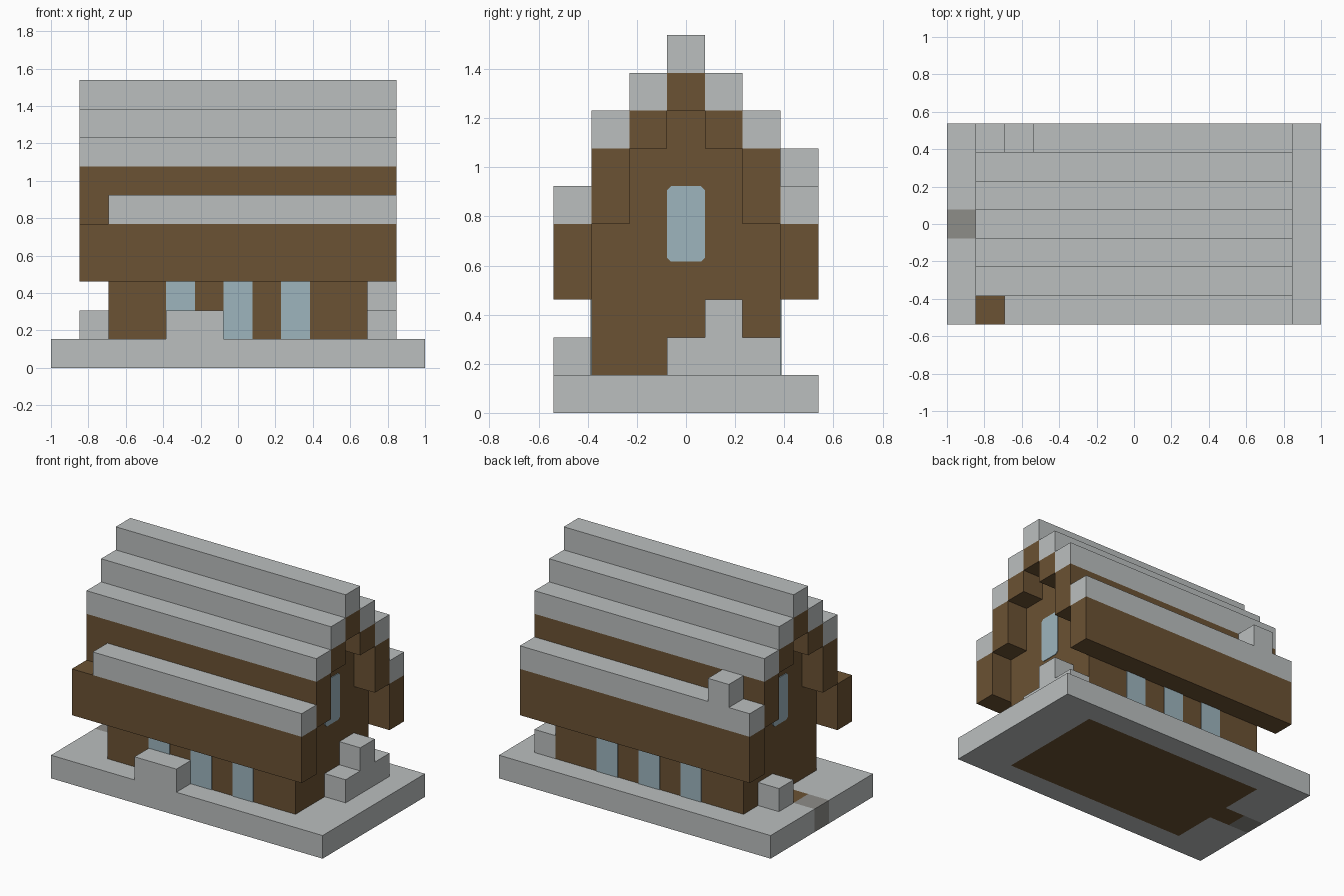
import bpy
import bmesh
from math import floor
from mathutils import Vector

old = bpy.data.objects.get("Cube")
if old:
    bpy.data.objects.remove(old, do_unlink=True)

NX, NY = 13, 7            # footprint in blocks
U = 2 / NX                # block size
PLATE = 0.03              # glass thickness in blocks


def material(name, color):
    m = bpy.data.materials.new(name)
    m.use_nodes = True
    m.diffuse_color = (*color, 1)
    m.node_tree.nodes["Principled BSDF"].inputs["Base Color"].default_value = (*color, 1)
    return m


STONE = material("light_stone", (0.497, 0.521, 0.521))
WOOD = material("brown_wood", (0.147, 0.084, 0.033))
GLASS = material("pale_glass", (0.337, 0.462, 0.515))
PATH = material("dark_stone", (0.27, 0.266, 0.25))


def world(i, j, k):
    """Block coordinates to model space."""
    return Vector(((i - NX / 2) * U, (j - NY / 2) * U, k * U))


def finish(name, bm, *mats):
    bmesh.ops.recalc_face_normals(bm, faces=bm.faces)
    mesh = bpy.data.meshes.new(name)
    bm.to_mesh(mesh)
    bm.free()
    for m in mats:
        mesh.materials.append(m)
    obj = bpy.data.objects.new(name, mesh)
    bpy.context.collection.objects.link(obj)
    return obj


def prism(name, profile, start, end, mat):
    """Extrude a (j, k) outline along x from start to end."""
    bm = bmesh.new()
    face = bm.faces.new([bm.verts.new(world(start, j, k)) for j, k in profile])
    ext = bmesh.ops.extrude_face_region(bm, geom=[face])["geom"]
    verts = [g for g in ext if isinstance(g, bmesh.types.BMVert)]
    bmesh.ops.translate(bm, verts=verts, vec=((end - start) * U, 0, 0))
    return finish(name, bm, mat)


def block(name, x, y, z, mat):
    outline = [(y[0], z[0]), (y[1], z[0]), (y[1], z[1]), (y[0], z[1])]
    return prism(name, outline, x[0], x[1], mat)


# Ground slab: stone rim, wooden floor with a doorstep, dark path block
bm = bmesh.new()
bmesh.ops.create_grid(bm, x_segments=NX, y_segments=NY, size=1)
bmesh.ops.scale(bm, vec=(1, NY / NX, 1), verts=bm.verts)
ext = bmesh.ops.extrude_face_region(bm, geom=bm.faces[:])["geom"]
bmesh.ops.translate(bm, vec=(0, 0, U),
                    verts=[g for g in ext if isinstance(g, bmesh.types.BMVert)])
bmesh.ops.recalc_face_normals(bm, faces=bm.faces)
for f in bm.faces:
    c = f.calc_center_median() - f.normal * U / 4
    i, j = floor(c.x / U + NX / 2), floor(c.y / U + NY / 2)
    if (2 <= i <= 10 and 1 <= j <= 5) or (i, j) == (1, 3):
        f.material_index = 1
    elif (i, j) == (0, 3):
        f.material_index = 2
finish("ground_slab", bm, STONE, WOOD, PATH)

# House body with stepped gables
half = [(1, 1), (1, 5), (2, 5), (2, 7), (3, 7), (3, 8)]
prism("house_body", half + [(NY - j, k) for j, k in reversed(half)], 2, 11, WOOD)

# Stepped roof: wooden beams with stone caps, mirrored front to back
for tier, (low, high) in enumerate([(3, 5), (5, 7), (7, 8)]):
    for side, j in (("front", tier), ("back", NY - 1 - tier)):
        first = 2 if side == "front" and tier == 0 else 1   # missing corner cap
        block(f"{side}_beam_{tier + 1}", (1, 12), (j, j + 1), (low, high), WOOD)
        block(f"{side}_roof_cap_{tier + 1}", (first, 12), (j, j + 1), (high, high + 1), STONE)
block("ridge_beam", (1, 12), (3, 4), (8, 9), WOOD)
block("ridge_cap", (1, 12), (3, 4), (9, 10), STONE)
block("roof_stone", (2, 3), (6, 7), (6, 7), STONE)

# Long wall windows, front and back
for n, i in enumerate((4, 6, 8), 1):
    block(f"front_window_{n}", (i, i + 1), (1 - PLATE, 1), (1, 3), GLASS)
    block(f"back_window_{n}", (i, i + 1), (6, 6 + PLATE), (1, 3), GLASS)

# Gable windows with slightly clipped corners
r = 0.1
corners = [(3 + r, 4), (4 - r, 4), (4, 4 + r), (4, 6 - r),
           (4 - r, 6), (3 + r, 6), (3, 6 - r), (3, 4 + r)]
prism("left_gable_window", corners, 11, 11 + PLATE, GLASS)
prism("right_gable_window", corners, 2 - PLATE, 2, GLASS)

# Loose stones around the walls
block("front_stone", (4, 6), (0, 1), (1, 2), STONE)
block("right_stone", (1, 2), (4, 5), (1, 2), STONE)
prism("left_stone_pile", [(3, 1), (6, 1), (6, 2), (5, 2), (5, 3), (4, 3), (4, 2), (3, 2)],
      11, 12, STONE)
